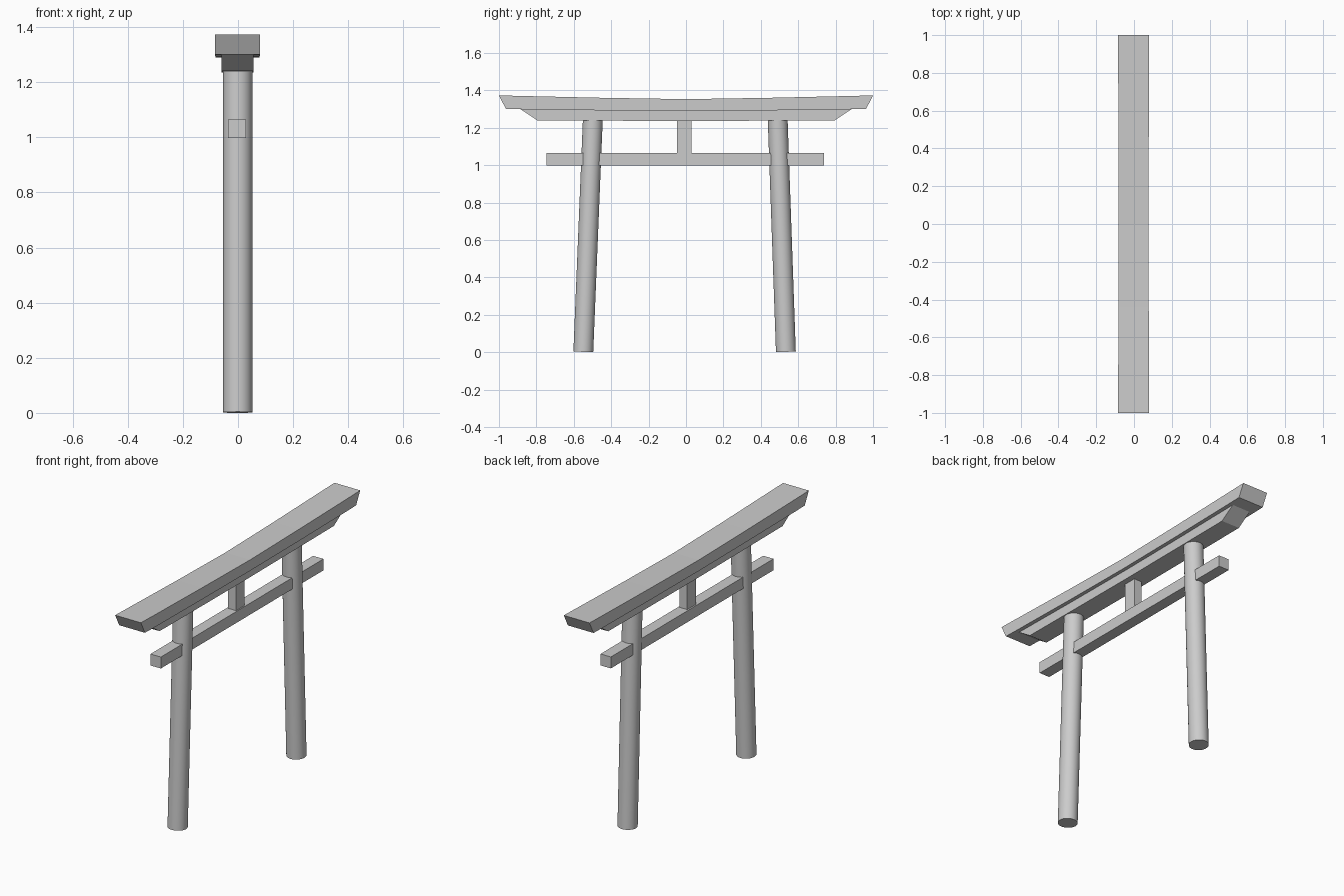
import bpy, bmesh
from mathutils import Vector

if "Cube" in bpy.data.objects:
    bpy.data.objects.remove(bpy.data.objects["Cube"])


def loft_beam(name, half, cx):
    """Beam along y, mirrored about y=0. Stations: (y_top, z_top, y_bottom, z_bottom, half_width)."""
    left = [(-a, b, -c, d, w) for a, b, c, d, w in reversed(half) if a > 0]
    bm = bmesh.new()
    rings = []
    for yt, zt, yb, zb, w in left + half:
        rings.append([bm.verts.new(p) for p in (
            (cx - w, yb, zb), (cx + w, yb, zb), (cx + w, yt, zt), (cx - w, yt, zt))])
    for a, b in zip(rings, rings[1:]):
        for i in range(4):
            j = (i + 1) % 4
            bm.faces.new((a[i], a[j], b[j], b[i]))
    bm.faces.new(rings[0])
    bm.faces.new(rings[-1])
    bmesh.ops.recalc_face_normals(bm, faces=bm.faces)
    me = bpy.data.meshes.new(name)
    bm.to_mesh(me)
    bm.free()
    ob = bpy.data.objects.new(name, me)
    bpy.context.collection.objects.link(ob)
    return ob


def box(name, lo, hi):
    lo, hi = Vector(lo), Vector(hi)
    bpy.ops.mesh.primitive_cube_add(size=1, location=(lo + hi) / 2)
    ob = bpy.context.object
    ob.name = name
    ob.scale = hi - lo
    return ob


def pillar(name, bottom, top, radius=0.053):
    bottom, top = Vector(bottom), Vector(top)
    axis = top - bottom
    bpy.ops.mesh.primitive_cylinder_add(vertices=32, radius=radius, depth=axis.length,
                                        location=(bottom + top) / 2)
    ob = bpy.context.object
    ob.name = name
    ob.rotation_euler = axis.to_track_quat('Z', 'Y').to_euler()
    bpy.ops.object.shade_smooth_by_angle()
    return ob


# Leaning pillars
pillar("left_pillar", (-0.001, -0.549, 0.002), (-0.001, -0.498, 1.25))
pillar("right_pillar", (-0.001, 0.534, 0.002), (-0.001, 0.490, 1.25))

# Upswept top lintel with slanted ends
loft_beam("top_lintel", [
    (0.0, 1.353, 0.0, 1.290, 0.079),
    (0.44, 1.360, 0.44, 1.293, 0.080),
    (0.88, 1.370, 0.88, 1.299, 0.082),
    (1.0, 1.373, 0.963, 1.301, 0.082)], -0.002)

# Narrower lintel below it
loft_beam("lower_lintel", [
    (0.0, 1.292, 0.0, 1.236, 0.058),
    (0.44, 1.295, 0.44, 1.238, 0.058),
    (0.885, 1.300, 0.795, 1.240, 0.058)], -0.002)

# Tie beam and centre strut
box("tie_beam", (-0.037, -0.745, 0.998), (0.029, 0.738, 1.064))
box("centre_strut", (-0.028, -0.049, 1.06), (0.022, 0.029, 1.245))
